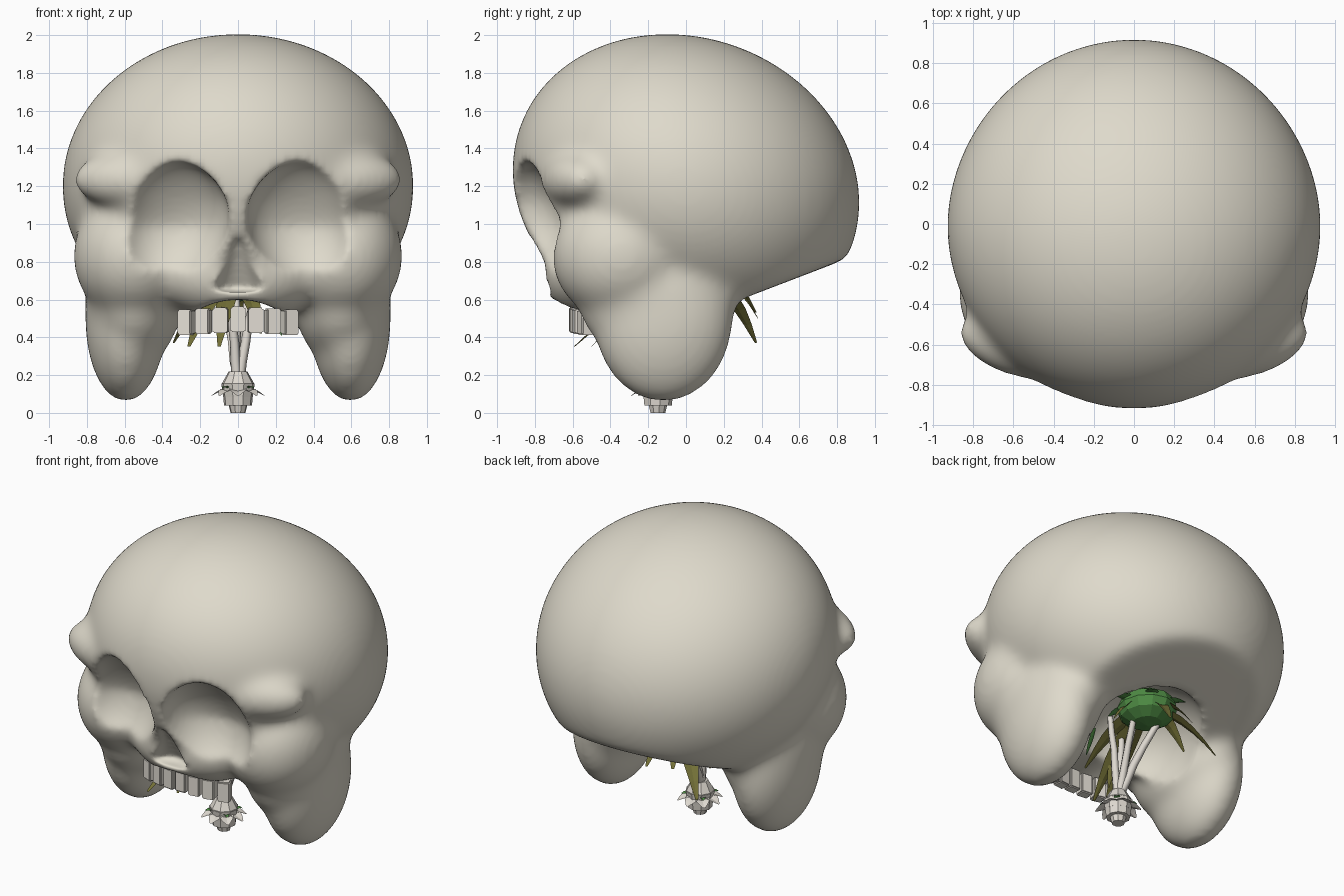
import bpy, bmesh, math, random
from mathutils import Vector, Matrix

if "Cube" in bpy.data.objects:
    bpy.data.objects.remove(bpy.data.objects["Cube"])

random.seed(4)


def material(name, rgb):
    m = bpy.data.materials.new(name)
    m.diffuse_color = (*rgb, 1)
    m.use_nodes = True
    m.node_tree.nodes["Principled BSDF"].inputs["Base Color"].default_value = m.diffuse_color
    return m


BONE = material("bone", (0.735, 0.70, 0.60))
TOOTH = material("tooth", (0.80, 0.76, 0.69))
STEM = material("pale stem", (0.74, 0.70, 0.64))
OLIVE = material("olive leaf", (0.18, 0.17, 0.04))
GREEN = material("green bud", (0.08, 0.27, 0.06))


def finish(bm, name, mat, smooth=False):
    me = bpy.data.meshes.new(name)
    bmesh.ops.recalc_face_normals(bm, faces=bm.faces)
    for f in bm.faces:
        f.smooth = smooth
    bm.to_mesh(me)
    bm.free()
    ob = bpy.data.objects.new(name, me)
    bpy.context.collection.objects.link(ob)
    me.materials.append(mat)
    return ob


def ellipsoid(name, c, r, mat=BONE, seg=64, rot=0.0):
    bm = bmesh.new()
    bmesh.ops.create_uvsphere(bm, u_segments=seg, v_segments=seg // 2, radius=1)
    bm.transform(Matrix.Translation(c) @ Matrix.Rotation(rot, 4, 'Z') @ Matrix.Diagonal((*r, 1)))
    return finish(bm, name, mat)


def cone(name, c, r1, r2, h, mat=BONE, seg=32, scale_y=1.0, rot_x=0.0):
    bm = bmesh.new()
    bmesh.ops.create_cone(bm, cap_ends=True, segments=seg, radius1=r1, radius2=r2, depth=h)
    bm.transform(Matrix.Translation(c) @ Matrix.Rotation(rot_x, 4, 'X')
                 @ Matrix.Diagonal((1, scale_y, 1, 1)))
    return finish(bm, name, mat)


def box(name, c, size, mat, rot_x=0.0, rot_z=0.0, bevel=0.0):
    bm = bmesh.new()
    bmesh.ops.create_cube(bm, size=1)
    bm.transform(Matrix.Diagonal((*size, 1)))
    if bevel:
        bmesh.ops.bevel(bm, geom=bm.edges[:], offset=bevel, segments=2, affect='EDGES')
    bm.transform(Matrix.Translation(c) @ Matrix.Rotation(rot_z, 4, 'Z') @ Matrix.Rotation(rot_x, 4, 'X'))
    return finish(bm, name, mat)


def apply(ob, kind, **props):
    m = ob.modifiers.new(kind.lower(), kind)
    for k, v in props.items():
        setattr(m, k, v)
    bpy.context.view_layer.objects.active = ob
    bpy.ops.object.modifier_apply(modifier=m.name)


def combine(ob, other, op):
    apply(ob, 'BOOLEAN', object=other, operation=op, solver='EXACT')
    bpy.data.objects.remove(other)


def soften(ob, voxel, steps):
    apply(ob, 'REMESH', mode='VOXEL', voxel_size=voxel)
    apply(ob, 'SMOOTH', factor=0.5, iterations=steps)


# Cranium: leaning egg with a sloping flat underside at the back
skull = ellipsoid("skull", (0, 0, 1.2), (0.932, 0.915, 0.807))
for v in skull.data.vertices:
    v.co.x *= 1 - 0.03 * max(0, v.co.y)
    v.co.y -= 0.125 * (v.co.z - 1.2)
slope = math.atan2(0.18, 0.47)
mid = Vector((0, 0.55, 0.70)) + Vector((0, math.sin(slope), -math.cos(slope))) * 0.5
combine(skull, box("base_cut", mid, (3, 2.2, 1), BONE, rot_x=slope), 'DIFFERENCE')

# Upper jaw, cheeks, jaw lobes and brow ends
combine(skull, ellipsoid("upper_jaw", (0, -0.45, 0.73), (0.45, 0.31, 0.25)), 'UNION')
for s in (-1, 1):
    combine(skull, ellipsoid("cheek", (s * 0.55, -0.34, 0.83), (0.322, 0.37, 0.35)), 'UNION')
    combine(skull, ellipsoid("lobe_root", (s * 0.55, -0.15, 0.60), (0.26, 0.42, 0.34)), 'UNION')
    combine(skull, ellipsoid("jaw_lobe", (s * 0.595, -0.12, 0.50), (0.215, 0.37, 0.445)), 'UNION')
    combine(skull, ellipsoid("brow_end", (s * 0.575, -0.60, 1.235), (0.31, 0.16, 0.15), rot=s * 0.28), 'UNION')
soften(skull, 0.024, 26)

# Eye sockets: sloped ceiling above, wider and leaning outward below
for s in (-1, 1):
    cut = ellipsoid("socket_cut", (s * 0.33, -0.85, 0.985), (0.295, 0.28, 0.345))
    for v in cut.data.vertices:
        t = (v.co.z - 0.985) / 0.345
        if t > 0 and v.co.y > -0.85:
            v.co.y = -0.85 + (v.co.y + 0.85) * (1 - 0.35 * t)
        v.co.x += s * 0.12 * max(0, 1.12 - v.co.z)
        v.co.y += 0.08 * min(0, v.co.z - 1.0)
    combine(skull, cut, 'DIFFERENCE')

# Nose opening, mouth arch and hollow underneath
combine(skull, cone("nose_cut", (0, -0.80, 0.785), 0.155, 0.015, 0.29, scale_y=1.2), 'DIFFERENCE')
arch = cone("arch_cut", (0, -0.3, 0.28), 0.375, 0.375, 1.6, scale_y=0.32 / 0.375, rot_x=math.pi / 2)
combine(skull, arch, 'DIFFERENCE')
combine(skull, ellipsoid("hollow_cut", (0, 0.04, 0.5), (0.38, 0.46, 0.36)), 'DIFFERENCE')
soften(skull, 0.02, 9)
for p in skull.data.polygons:
    p.use_smooth = True

# Row of teeth on a shallow arc
for i in range(-3, 4):
    x = i * 0.0915
    box("tooth", (x, -0.585 + 0.7 * x * x, 0.495 - 0.005 * abs(i)),
        (0.078, 0.07, 0.135), TOOTH, rot_z=1.4 * x, bevel=0.007)


# Stems: tapered tubes fanning up from the root
def tube(name, pts, radius, mat):
    cu = bpy.data.curves.new(name, 'CURVE')
    cu.dimensions = '3D'
    cu.bevel_depth = radius
    cu.bevel_resolution = 1
    cu.use_fill_caps = True
    sp = cu.splines.new('POLY')
    sp.points.add(len(pts) - 1)
    for i, (p, q) in enumerate(zip(sp.points, pts)):
        p.co = (*q, 1)
        p.radius = 1.15 - 0.4 * i / (len(pts) - 1)
    cu.materials.append(mat)
    ob = bpy.data.objects.new(name, cu)
    bpy.context.collection.objects.link(ob)


for tx, ty in ((-0.05, -0.18), (0.11, -0.10), (-0.02, 0.0), (0.06, 0.10), (-0.10, 0.18)):
    pts = []
    for k in range(6):
        t = k / 5
        pts.append((tx * t ** 1.2 + random.uniform(-.008, .008),
                    -0.15 + (ty + 0.15) * t ** 1.2, 0.17 + 0.52 * t))
    tube("stem", pts, 0.025, STEM)

# Bud at the top of the stems
HEAD = Vector((-0.02, 0.10, 0.70))
ellipsoid("bud", HEAD, (0.18, 0.19, 0.115), GREEN, seg=12)


# Arched leaves: folded strips from a base to a tip
def leaf(name, base, tip, rise, width, mat):
    base, tip = Vector(base), Vector(tip)
    side = (tip - base).cross(Vector((0, 0, 1))).normalized()
    bm = bmesh.new()
    rows = []
    for k in range(7):
        t = k / 6
        c = base.lerp(tip, t) + Vector((0, 0, rise * 4 * t * (1 - t)))
        w = width * (0.1 + 0.9 * math.sin(math.pi * (0.15 + 0.83 * t)))
        fold = Vector((0, 0, w * 0.25))
        rows.append([bm.verts.new(p) for p in (c - side * w + fold, c, c + side * w + fold)])
    for a, b in zip(rows, rows[1:]):
        for j in (0, 1):
            bm.faces.new((a[j], a[j + 1], b[j + 1], b[j]))
    finish(bm, name, mat)


for tip in ((-0.26, -0.59, 0.35), (-0.10, -0.50, 0.35), (-0.34, 0.37, 0.37), (0.03, 0.38, 0.50),
            (0.12, -0.32, 0.42), (-0.28, 0.14, 0.48), (0.24, 0.10, 0.54), (-0.16, 0.37, 0.53)):
    leaf("leaf", HEAD, tip, 0.07, 0.055, OLIVE)
for k in range(6):
    a = k * math.tau / 6
    d = Vector((math.cos(a), math.sin(a), 0))
    leaf("bud_leaf", HEAD + d * 0.1, HEAD + d * 0.25, 0.02, 0.04, GREEN)
leaf("hanging_leaf", (0.21, -0.12, 0.58), (0.23, -0.18, 0.41), 0, 0.02, GREEN)
leaf("hanging_leaf", (-0.08, -0.30, 0.56), (-0.10, -0.36, 0.38), 0, 0.02, OLIVE)

# Root knot: faceted stack with a ring of spikes
for z, r1, r2, h in ((0.02, 0.04, 0.05, 0.04), (0.065, 0.075, 0.08, 0.05),
                     (0.12, 0.08, 0.09, 0.07), (0.185, 0.09, 0.05, 0.07)):
    cone("root_knot", (0, -0.15, z), r1, r2, h, STEM, seg=9)
for k in range(8):
    a = k * math.tau / 8
    d = Vector((math.cos(a), math.sin(a), 0))
    o = Vector((0, -0.15, 0.12))
    leaf("root_spike", o + d * 0.04, o + d * 0.14 + Vector((0, 0, -0.03)), 0.008, 0.045, STEM)
    if k % 2:
        leaf("root_sprout", o + d * 0.07, o + d * 0.115 + Vector((0, 0, 0.01)), 0.012, 0.018, GREEN)
